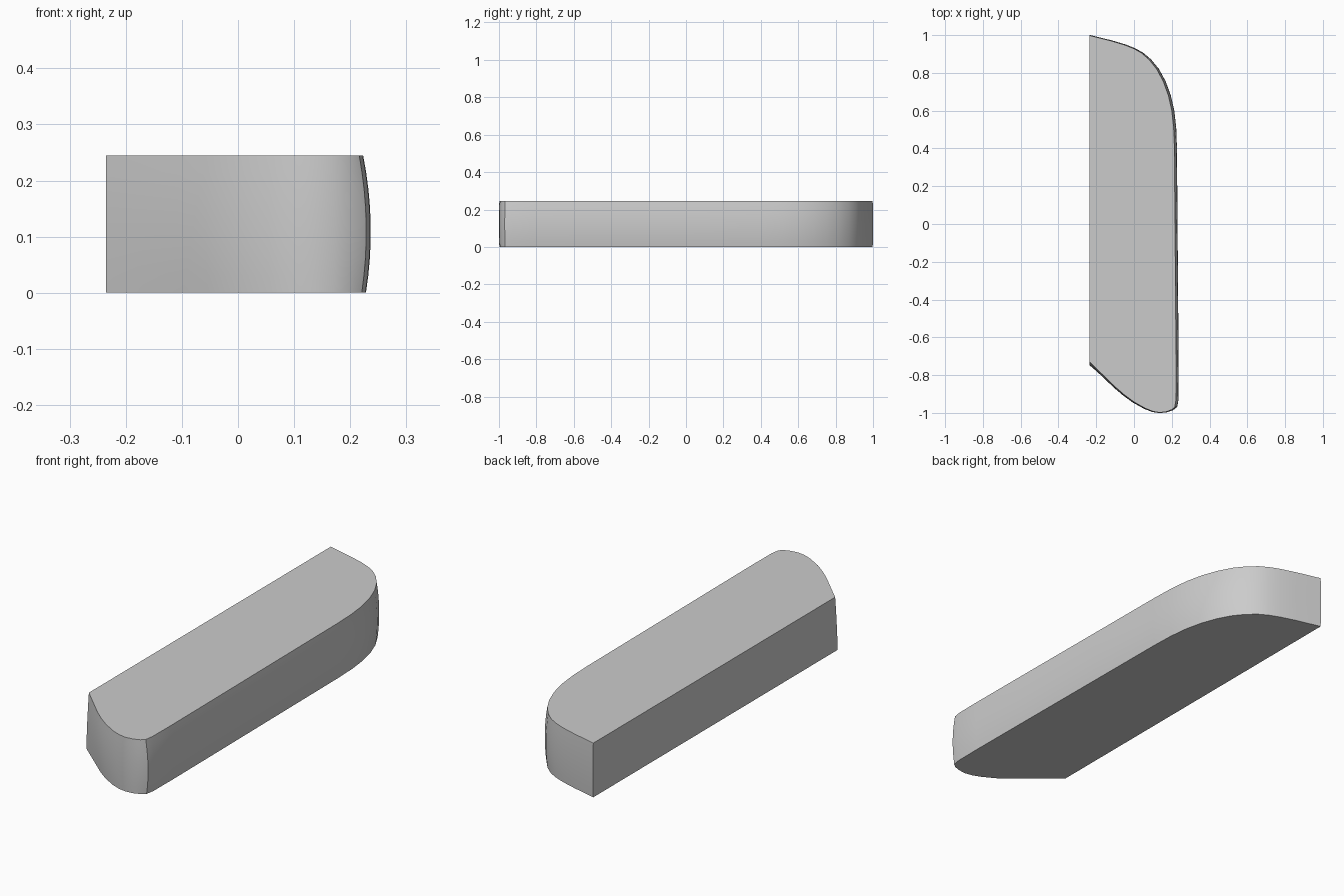
import bpy, bmesh, math
from mathutils import Vector

if "Cube" in bpy.data.objects:
    bpy.data.objects.remove(bpy.data.objects["Cube"])

HEIGHT = 0.245
LEFT = -0.235

# Upper outline, from the back left corner round the right side to the front left corner
OUTLINE = [(LEFT, 0.998), (-0.12, 0.969), (-0.05, 0.948), (0.0, 0.928), (0.04, 0.905),
           (0.08, 0.87), (0.12, 0.82), (0.155, 0.755), (0.182, 0.68), (0.2, 0.6),
           (0.21, 0.51), (0.214, 0.4), (0.217, 0.0), (0.221, -0.5), (0.223, -0.8),
           (0.222, -0.93), (0.216, -0.968), (0.2, -0.983), (0.17, -0.994), (0.135, -0.998),
           (0.1, -0.992), (0.06, -0.976), (0.0, -0.942), (-0.05, -0.905), (-0.1, -0.862),
           (LEFT, -0.73)]


def ring(t):
    """Outline at height fraction t, bulging outwards at mid height."""
    bulge = 4 * t * (1 - t)
    out = []
    for i, (x, y) in enumerate(OUTLINE):
        a = Vector(OUTLINE[max(i - 1, 0)])
        b = Vector(OUTLINE[min(i + 1, len(OUTLINE) - 1)])
        d = (b - a).normalized()
        nx, ny = -d.y, d.x
        px = x + nx * (0.011 * bulge + 0.005 * (1 - t))
        py = y + ny * 0.003 * bulge
        if i == len(OUTLINE) - 1:
            py -= 0.018 * (1 - t)
        if i in (0, len(OUTLINE) - 1):
            px = LEFT
        out.append((px, py, t * HEIGHT))
    return out


# Block lofted through stacked outlines, capped top and bottom
bm = bmesh.new()
LEVELS = 8
rings = [[bm.verts.new(p) for p in ring(k / LEVELS)] for k in range(LEVELS + 1)]
n = len(OUTLINE)
for low, high in zip(rings, rings[1:]):
    for i in range(n):
        j = (i + 1) % n
        bm.faces.new((low[i], low[j], high[j], high[i]))
bm.faces.new(rings[0])
bm.faces.new(rings[-1])
bmesh.ops.recalc_face_normals(bm, faces=bm.faces)

mesh = bpy.data.meshes.new("rounded_block")
bm.to_mesh(mesh)
bm.free()
block = bpy.data.objects.new("rounded_block", mesh)
bpy.context.collection.objects.link(block)
bpy.context.view_layer.objects.active = block
block.select_set(True)
bpy.ops.object.shade_smooth_by_angle(angle=math.radians(30))
